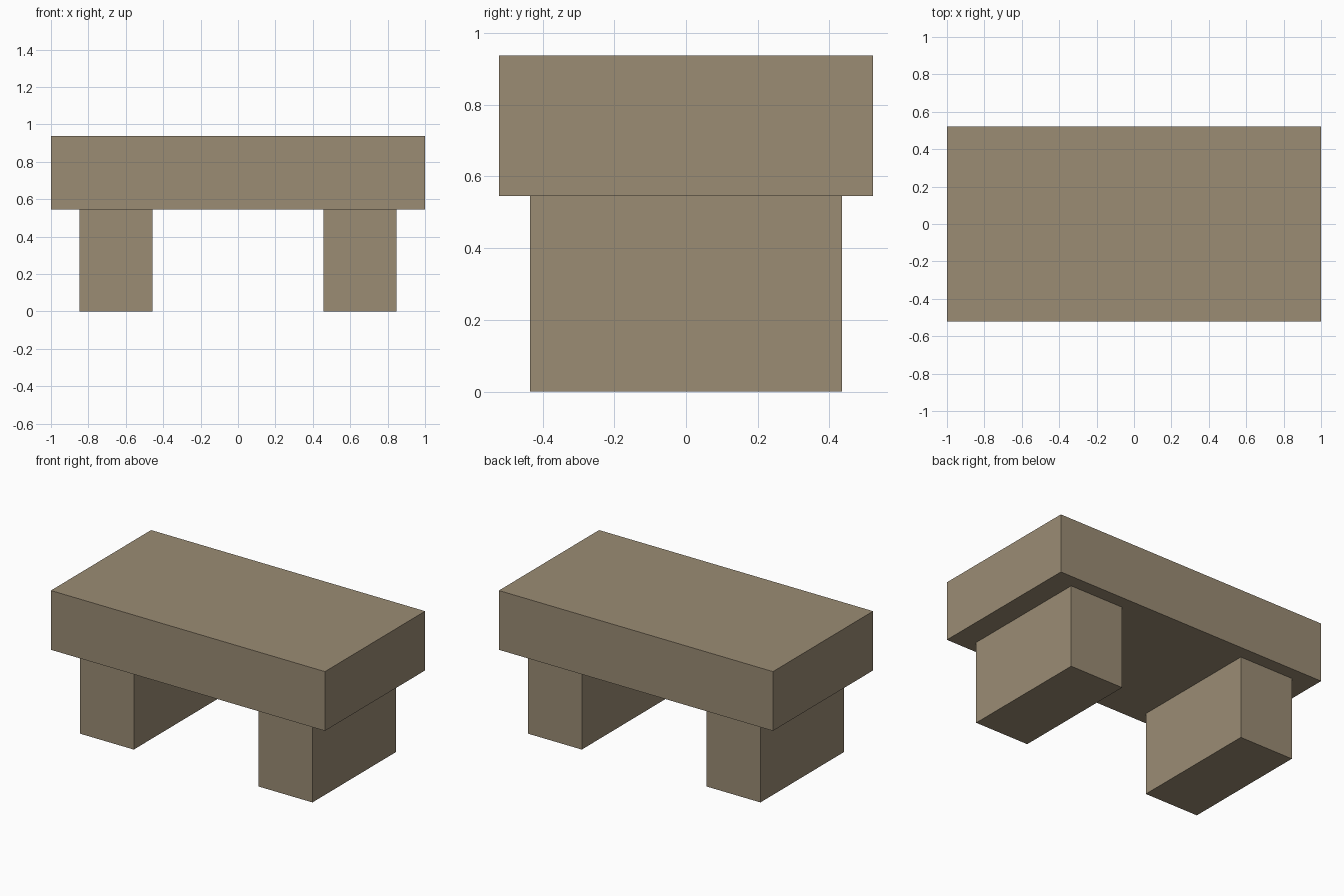
import bpy

# Remove the default cube
default_cube = bpy.data.objects.get("Cube")
if default_cube:
    bpy.data.objects.remove(default_cube, do_unlink=True)

# Stone colour
stone = bpy.data.materials.new("warm_stone")
stone.use_nodes = True
colour = (0.328, 0.262, 0.175, 1.0)
stone.diffuse_color = colour
bsdf = next(n for n in stone.node_tree.nodes if n.type == 'BSDF_PRINCIPLED')
bsdf.inputs["Base Color"].default_value = colour


def block(name, centre, size):
    """Add a flat-sided block with the stone colour."""
    bpy.ops.mesh.primitive_cube_add(size=1, location=centre)
    obj = bpy.context.object
    obj.name = name
    obj.scale = size
    bpy.ops.object.transform_apply(location=False, rotation=False, scale=True)
    obj.data.materials.append(stone)
    return obj


LEG_HEIGHT = 0.546
TOTAL_HEIGHT = 0.937
slab_height = TOTAL_HEIGHT - LEG_HEIGHT

# Thick seat slab
block("seat_slab", (0, 0, LEG_HEIGHT + slab_height / 2), (2, 1.044, slab_height))

# Two block legs
for name, side in (("left_leg", 1), ("right_leg", -1)):
    block(name, (side * 0.652, 0, LEG_HEIGHT / 2), (0.392, 0.87, LEG_HEIGHT))
